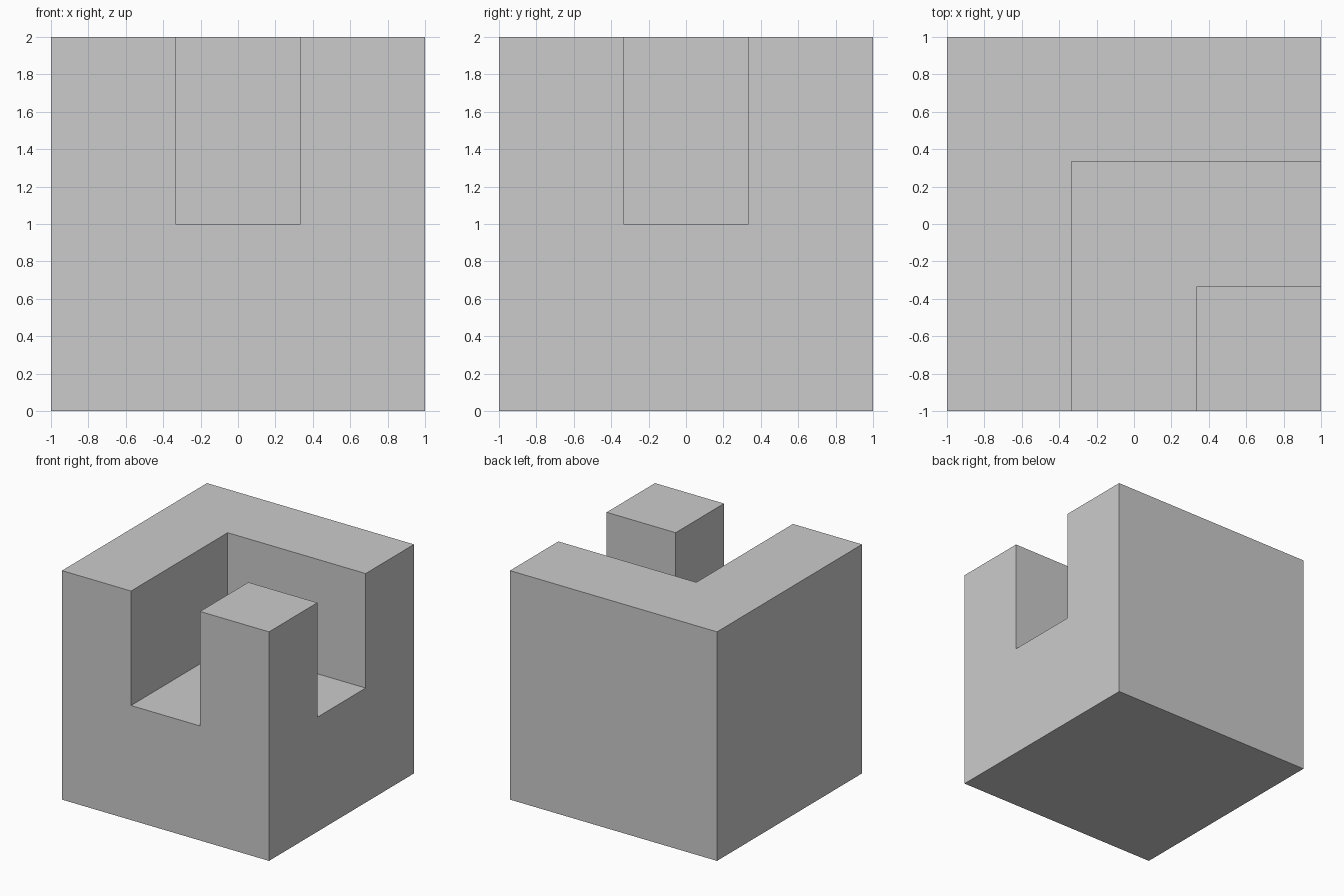
import bpy, bmesh, math

if "Cube" in bpy.data.objects:
    bpy.data.objects.remove(bpy.data.objects["Cube"])

T = 1 / 3

grey = bpy.data.materials.new("light_grey")
grey.diffuse_color = (0.6, 0.6, 0.6, 1)
grey.use_nodes = True
grey.node_tree.nodes["Principled BSDF"].inputs["Base Color"].default_value = grey.diffuse_color

bm = bmesh.new()

# Floor of the channel: a 3 x 3 grid of square cells at half height
bmesh.ops.create_grid(bm, x_segments=3, y_segments=3, size=1)
for v in bm.verts:
    v.co.z = 1
cells = list(bm.faces)

# Raised cells: L-shaped wall along the left and back, and the front right post
raised = []
for f in cells:
    c = f.calc_center_median()
    wall = c.x < -T or c.y > T
    post = c.x > T and c.y < -T
    if wall or post:
        raised.append(f)


def extrude(faces, dz, keep):
    res = bmesh.ops.extrude_face_region(bm, geom=faces, use_keep_orig=keep)
    for g in res["geom"]:
        if isinstance(g, bmesh.types.BMVert):
            g.co.z += dz


# Solid lower half, then the wall and the post
extrude(cells, -1, True)
extrude(raised, 1, False)
for f in [f for f in raised if f.is_valid]:
    bm.faces.remove(f)

# Merge coplanar faces into clean flat sides
bmesh.ops.recalc_face_normals(bm, faces=bm.faces)
bmesh.ops.dissolve_limit(bm, angle_limit=math.radians(1),
                         verts=bm.verts, edges=bm.edges)
bmesh.ops.recalc_face_normals(bm, faces=bm.faces)

mesh = bpy.data.meshes.new("notched_block")
bm.to_mesh(mesh)
bm.free()
mesh.materials.append(grey)
block = bpy.data.objects.new("notched_block", mesh)
bpy.context.collection.objects.link(block)
